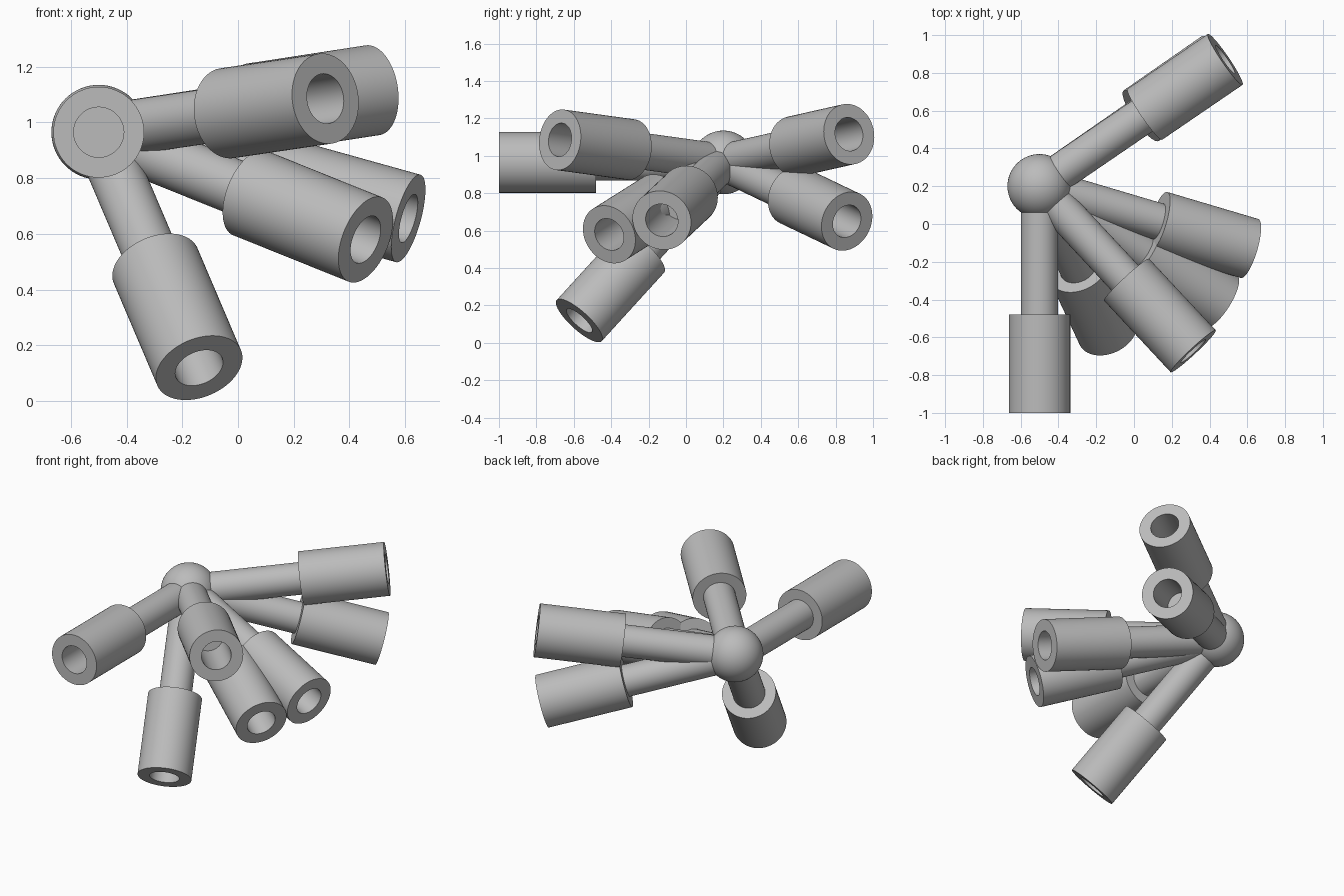
import bpy
import bmesh
import math
from mathutils import Vector

cube = bpy.data.objects.get("Cube")
if cube:
    bpy.data.objects.remove(cube, do_unlink=True)

# Shared material
grey = bpy.data.materials.new("plain_grey")
grey.use_nodes = True
COLOUR = (0.5, 0.5, 0.5, 1)
grey.diffuse_color = COLOUR
grey.node_tree.nodes["Principled BSDF"].inputs["Base Color"].default_value = COLOUR

HUB = Vector((-0.5, 0.2, 0.965))
HUB_RADIUS = 0.17
BAR_RADIUS = 0.098
SLEEVE_RADIUS = 0.163
BORE_RADIUS = 0.09
SLEEVE_START = 0.68
ARM_LENGTH = 1.2
BORE_DEPTH = 0.35


def finish(obj):
    obj.data.materials.append(grey)
    bpy.ops.object.select_all(action="DESELECT")
    obj.select_set(True)
    bpy.context.view_layer.objects.active = obj
    bpy.ops.object.shade_smooth_by_angle(angle=math.radians(35))


def lathe(name, profile, direction):
    """Spin (radius, distance) points round an axis leaving the hub."""
    bm = bmesh.new()
    verts = [bm.verts.new((r, 0, d)) for r, d in profile]
    edges = [bm.edges.new(pair) for pair in zip(verts, verts[1:])]
    bmesh.ops.spin(bm, geom=verts + edges, cent=(0, 0, 0), axis=(0, 0, 1),
                   angle=math.tau, steps=64, use_merge=True)
    bmesh.ops.remove_doubles(bm, verts=bm.verts, dist=0.0001)
    bmesh.ops.recalc_face_normals(bm, faces=bm.faces)
    mesh = bpy.data.meshes.new(name)
    bm.to_mesh(mesh)
    bm.free()
    obj = bpy.data.objects.new(name, mesh)
    bpy.context.collection.objects.link(obj)
    obj.location = HUB
    obj.rotation_euler = direction.to_track_quat("Z", "Y").to_euler()
    finish(obj)


# Central ball
bpy.ops.mesh.primitive_uv_sphere_add(segments=64, ring_count=32,
                                     radius=HUB_RADIUS, location=HUB)
bpy.context.object.name = "hub_ball"
finish(bpy.context.object)

# Arms, by the direction of their open ends
arms = {
    "front": (0, -1.2, 0),
    "front_upper": (0.81, -0.87, 0.12),
    "front_lower": (0.957, -0.61, -0.385),
    "side": (1.113, -0.33, -0.31),
    "downward": (0.36, -0.77, -0.845),
    "back_upper": (0.978, 0.668, 0.15),
    "back_lower": (0.951, 0.66, -0.315),
}
bar = [(0, 0), (BAR_RADIUS, 0), (BAR_RADIUS, SLEEVE_START + 0.02),
       (0, SLEEVE_START + 0.02)]
sleeve = [(0, SLEEVE_START), (SLEEVE_RADIUS, SLEEVE_START),
          (SLEEVE_RADIUS, ARM_LENGTH), (BORE_RADIUS, ARM_LENGTH),
          (BORE_RADIUS, ARM_LENGTH - BORE_DEPTH),
          (0, ARM_LENGTH - BORE_DEPTH)]
for name, direction in arms.items():
    lathe(name + "_bar", bar, Vector(direction))
    lathe(name + "_sleeve", sleeve, Vector(direction))
